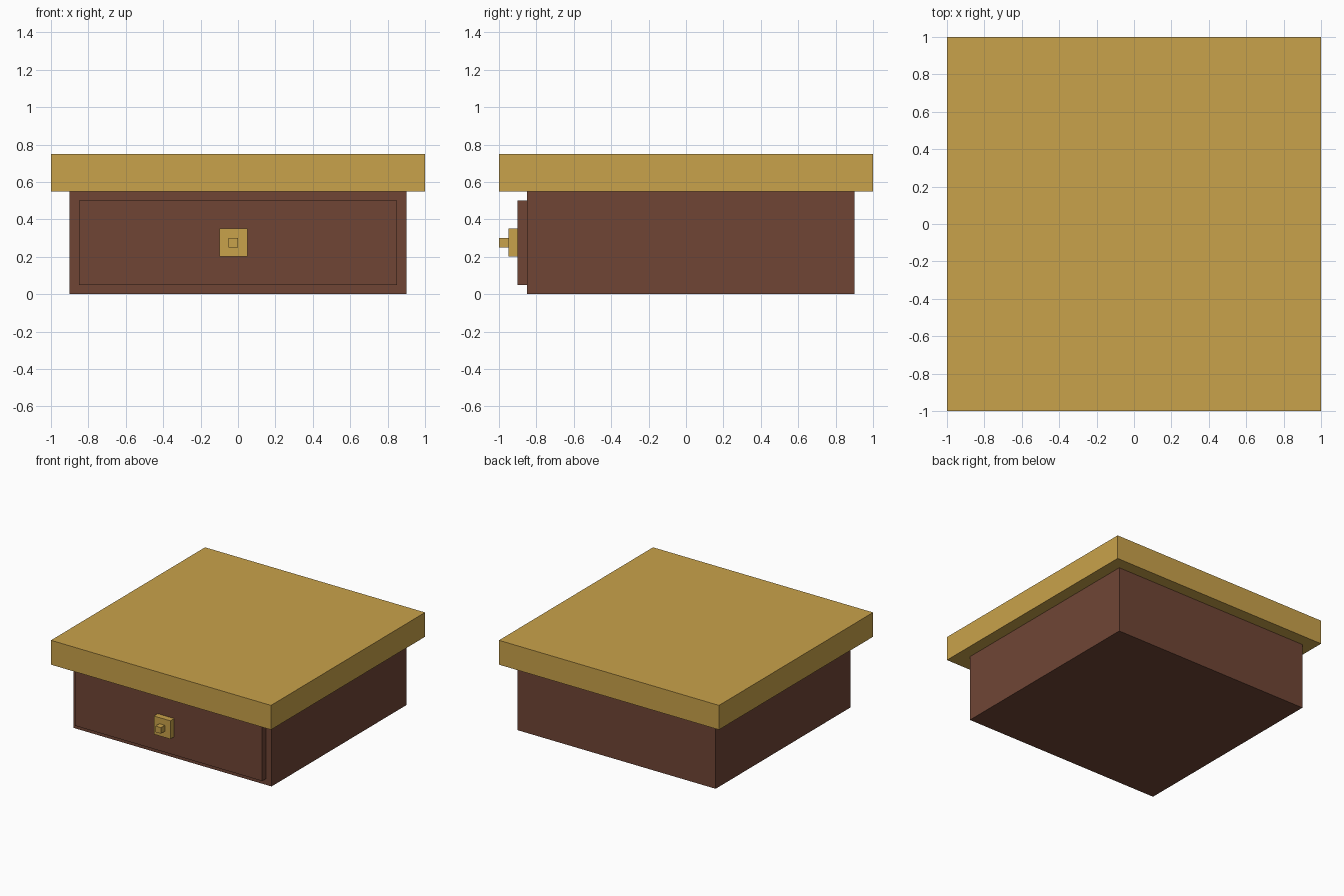
import bpy, bmesh
from mathutils import Vector

if "Cube" in bpy.data.objects:
    bpy.data.objects.remove(bpy.data.objects["Cube"])


def material(name, rgb):
    m = bpy.data.materials.new(name)
    m.diffuse_color = (*rgb, 1.0)
    m.use_nodes = True
    m.node_tree.nodes["Principled BSDF"].inputs["Base Color"].default_value = m.diffuse_color
    return m


GOLD = material("golden_wood", (0.584, 0.362, 0.069))
BROWN = material("dark_brown_wood", (0.162, 0.060, 0.036))


def box(name, low, high, mat):
    """Axis-aligned box between two corners."""
    low, high = Vector(low), Vector(high)
    bm = bmesh.new()
    bmesh.ops.create_cube(bm, size=1.0)
    bmesh.ops.scale(bm, vec=high - low, verts=bm.verts)
    bmesh.ops.translate(bm, vec=(low + high) / 2, verts=bm.verts)
    mesh = bpy.data.meshes.new(name)
    bm.to_mesh(mesh)
    bm.free()
    mesh.materials.append(mat)
    obj = bpy.data.objects.new(name, mesh)
    bpy.context.collection.objects.link(obj)
    return obj


# Cabinet body and overhanging top
box("cabinet_body", (-0.9, -0.85, 0.0), (0.9, 0.9, 0.55), BROWN)
box("table_top", (-1.0, -1.0, 0.55), (1.0, 1.0, 0.75), GOLD)

# Raised drawer front with its slightly off-centre handle
box("drawer_front", (-0.85, -0.9, 0.05), (0.85, -0.85, 0.5), BROWN)
box("handle_plate", (-0.1, -0.95, 0.2), (0.05, -0.9, 0.35), GOLD)
box("handle_knob", (-0.05, -1.0, 0.25), (0.0, -0.95, 0.3), GOLD)
